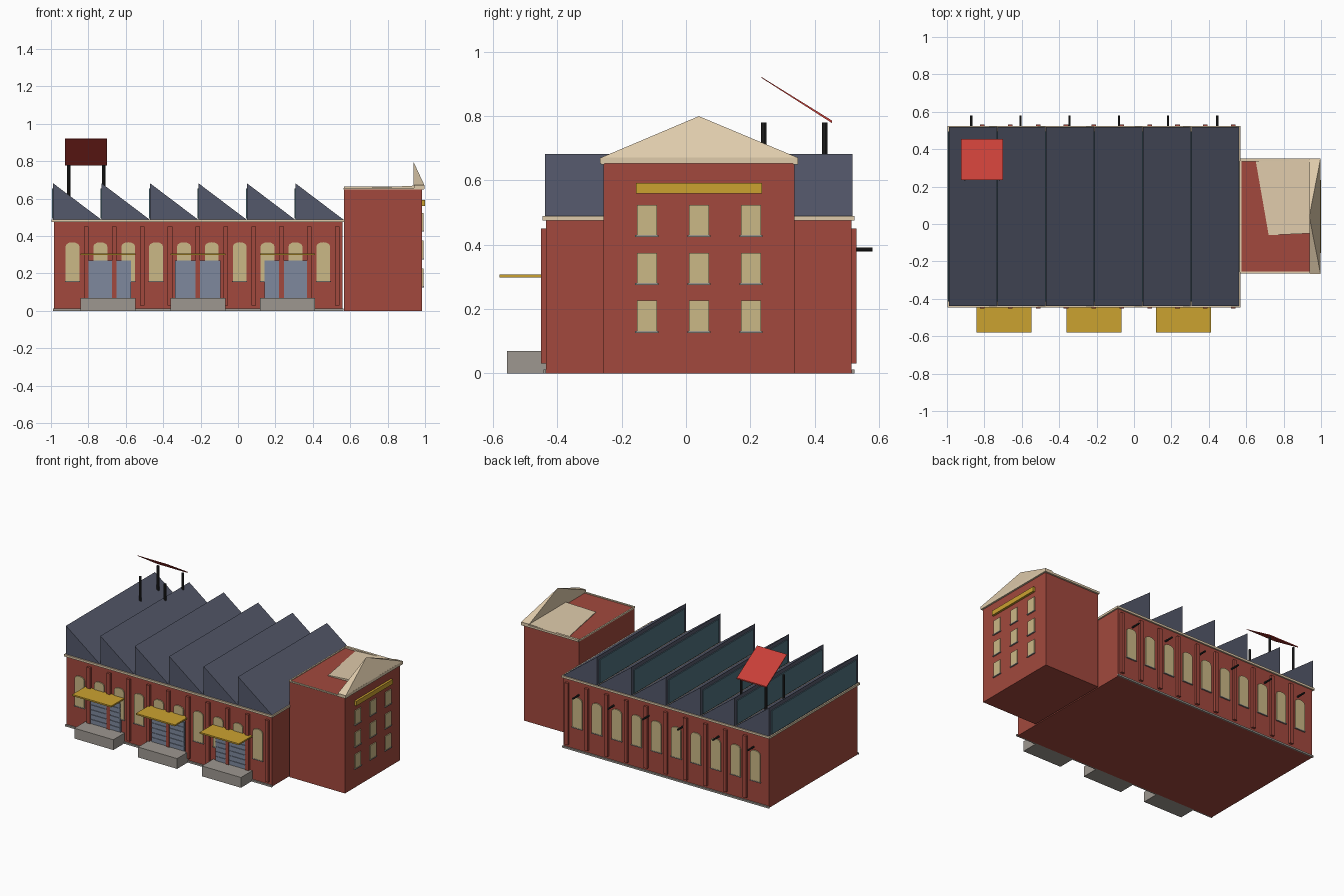
import bpy, math

if "Cube" in bpy.data.objects:
    bpy.data.objects.remove(bpy.data.objects["Cube"])

def mat(name, r, g, b):
    m = bpy.data.materials.new(name)
    m.diffuse_color = (r, g, b, 1)
    m.use_nodes = True
    m.node_tree.nodes["Principled BSDF"].inputs["Base Color"].default_value = m.diffuse_color
    return m

BRICK = mat("brick red", 0.36, 0.066, 0.047)
SLATE = mat("slate roof", 0.088, 0.098, 0.145)
GLASS = mat("teal glass", 0.08, 0.165, 0.21)
TAN = mat("tan trim", 0.74, 0.60, 0.41)
PANE = mat("pale window", 0.60, 0.48, 0.24)
YELLOW = mat("awning yellow", 0.60, 0.36, 0.03)
GREY = mat("concrete grey", 0.34, 0.31, 0.28)
STEEL = mat("door blue grey", 0.21, 0.25, 0.34)
BLACK = mat("black metal", 0.02, 0.02, 0.02)
RED = mat("bright red", 0.58, 0.05, 0.04)

def mesh(name, verts, faces, m):
    me = bpy.data.meshes.new(name)
    me.from_pydata(verts, [], faces)
    me.materials.append(m)
    ob = bpy.data.objects.new(name, me)
    bpy.context.collection.objects.link(ob)
    return ob

def prism(name, a, b, m):
    """Solid between two matching outlines."""
    n = len(a)
    faces = [tuple(range(n))[::-1], tuple(range(n, 2 * n))]
    faces += [(i, (i + 1) % n, n + (i + 1) % n, n + i) for i in range(n)]
    ob = mesh(name, a + b, faces, m)
    import bmesh
    bm = bmesh.new()
    bm.from_mesh(ob.data)
    bmesh.ops.recalc_face_normals(bm, faces=bm.faces)
    bm.to_mesh(ob.data)
    bm.free()
    return ob

def box(name, x0, x1, y0, y1, z0, z1, m):
    ring = [(x0, y0), (x1, y0), (x1, y1), (x0, y1)]
    return prism(name, [(x, y, z0) for x, y in ring], [(x, y, z1) for x, y in ring], m)

def rod(name, x, y, z, r, length, m, rot=(0, 0, 0)):
    bpy.ops.mesh.primitive_cylinder_add(vertices=10, radius=r, depth=length,
                                        location=(x, y, z), rotation=rot)
    ob = bpy.context.object
    ob.name = name
    ob.data.materials.append(m)
    bpy.ops.object.shade_smooth_by_angle()

X0, X1, Y0, Y1 = -0.985, 0.56, -0.435, 0.515

# Main hall with cornice and base strips
box("hall", X0, X1, Y0, Y1, 0, 0.477, BRICK)
box("hall_cornice", -0.997, 0.57, -0.447, 0.525, 0.475, 0.489, TAN)
for y0, y1 in ((-0.444, Y0), (Y1, 0.524)):
    box("base_strip", -0.99, 0.565, y0, y1, 0, 0.012, GREY)

# Sawtooth roof with glazed vertical sides
for i in range(6):
    x = -0.988 + i * 0.259
    prof = [(x, 0.487), (x + 0.258, 0.487), (x, 0.682)]
    prism("roof_tooth", [(px, Y0 - 0.003, z) for px, z in prof],
          [(px, Y1 + 0.003, z) for px, z in prof], SLATE)
    box("skylight_glass", x - 0.006, x + 0.001, Y0 + 0.02, Y1 - 0.02, 0.495, 0.655, GLASS)

# Arched windows and pilasters on both long sides
for i in range(10):
    wx = -0.885 + i * 0.149
    px = wx + 0.0745
    arch = [(wx - 0.037, 0.16), (wx + 0.037, 0.16)]
    arch += [(wx + 0.037 * math.cos(math.pi * k / 6), 0.345 + 0.022 * math.sin(math.pi * k / 6))
             for k in range(7)]
    for side, wall in ((-1, Y0), (1, Y1)):
        out = wall + side * 0.007
        prism("arched_window", [(a, wall - side * 0.002, z) for a, z in arch],
              [(a, out, z) for a, z in arch], PANE)
        ys = sorted((wall - side * 0.002, wall + side * 0.016))
        box("pilaster", px - 0.0125, px + 0.0125, *ys, 0.03, 0.45, BRICK)
        ys = sorted((wall, wall + side * 0.009))
        box("window_sill", wx - 0.04, wx + 0.04, *ys, 0.154, 0.16, GREY)

# Loading bays: roller door, awning, dock
for cx in (-0.695, -0.215, 0.265):
    box("roller_door", cx - 0.122, cx + 0.122, Y0 - 0.009, Y0, 0.07, 0.27, STEEL)
    for k in range(6):
        z = 0.073 + k * 0.033
        box("door_slat", cx - 0.122, cx + 0.122, Y0 - 0.013, Y0 - 0.008, z, z + 0.028, STEEL)
    box("awning", cx - 0.147, cx + 0.147, -0.58, Y0, 0.298, 0.308, YELLOW)
    box("loading_dock", cx - 0.147, cx + 0.147, -0.557, Y0, 0, 0.07, GREY)

# Drain pipes sticking out of the back wall
for i in range(6):
    rod("back_pipe", -0.87 + i * 0.263, 0.545, 0.385, 0.006, 0.07, BLACK, (math.pi / 2, 0, 0))

# Office block with thin tan rim
TX0, TX1, TY0, TY1 = 0.568, 0.985, -0.257, 0.337
box("office_block", TX0, TX1, TY0, TY1, 0, 0.653, BRICK)
box("rim_front", TX0, 0.995, TY0 - 0.008, TY0 + 0.004, 0.65, 0.658, TAN)
box("rim_back", TX0, 0.995, TY1 - 0.004, TY1 + 0.012, 0.65, 0.664, TAN)
box("rim_left", TX0 - 0.004, TX0 + 0.006, TY0, TY1, 0.65, 0.658, TAN)
box("rim_right", 0.94, 0.997, TY0 - 0.01, TY1 + 0.012, 0.652, 0.672, TAN)

# Sloped tan roof sheet and leaning pediment
sheet = [(0.65, 0.342), (0.72, -0.06), (0.945, -0.05), (0.945, 0.342)]
prism("roof_sheet", [(x, y, 0.65) for x, y in sheet],
      [(x, y, 0.655 + (x - 0.65) * 0.05) for x, y in sheet], TAN)
mesh("pediment", [(0.997, -0.265, 0.671), (0.997, 0.348, 0.671), (0.937, 0.04, 0.80),
                  (0.937, -0.265, 0.671), (0.937, 0.348, 0.671)],
     [(0, 1, 2), (3, 0, 2), (1, 4, 2), (4, 3, 2), (0, 3, 4, 1)], TAN)

# Office windows with sills, and the blank yellow sign band
for y in (-0.122, 0.04, 0.202):
    for z in (0.132, 0.281, 0.43):
        box("office_window", TX1 - 0.002, TX1 + 0.006, y - 0.031, y + 0.031, z, z + 0.094, PANE)
        box("office_sill", TX1, TX1 + 0.009, y - 0.036, y + 0.036, z - 0.006, z, GREY)
box("sign_band", TX1 - 0.002, 1.0, -0.156, 0.236, 0.56, 0.592, YELLOW)

# Rooftop stand: four posts and a tilted red panel
for x in (-0.905, -0.718):
    for y in (0.242, 0.432):
        rod("stand_post", x, y, 0.68, 0.009, 0.20, BLACK)
prof = [(0.235, 0.922), (0.455, 0.786), (0.455, 0.778), (0.235, 0.919)]
prism("tilted_panel", [(-0.925, y, z) for y, z in prof],
      [(-0.70, y, z) for y, z in prof], RED)
